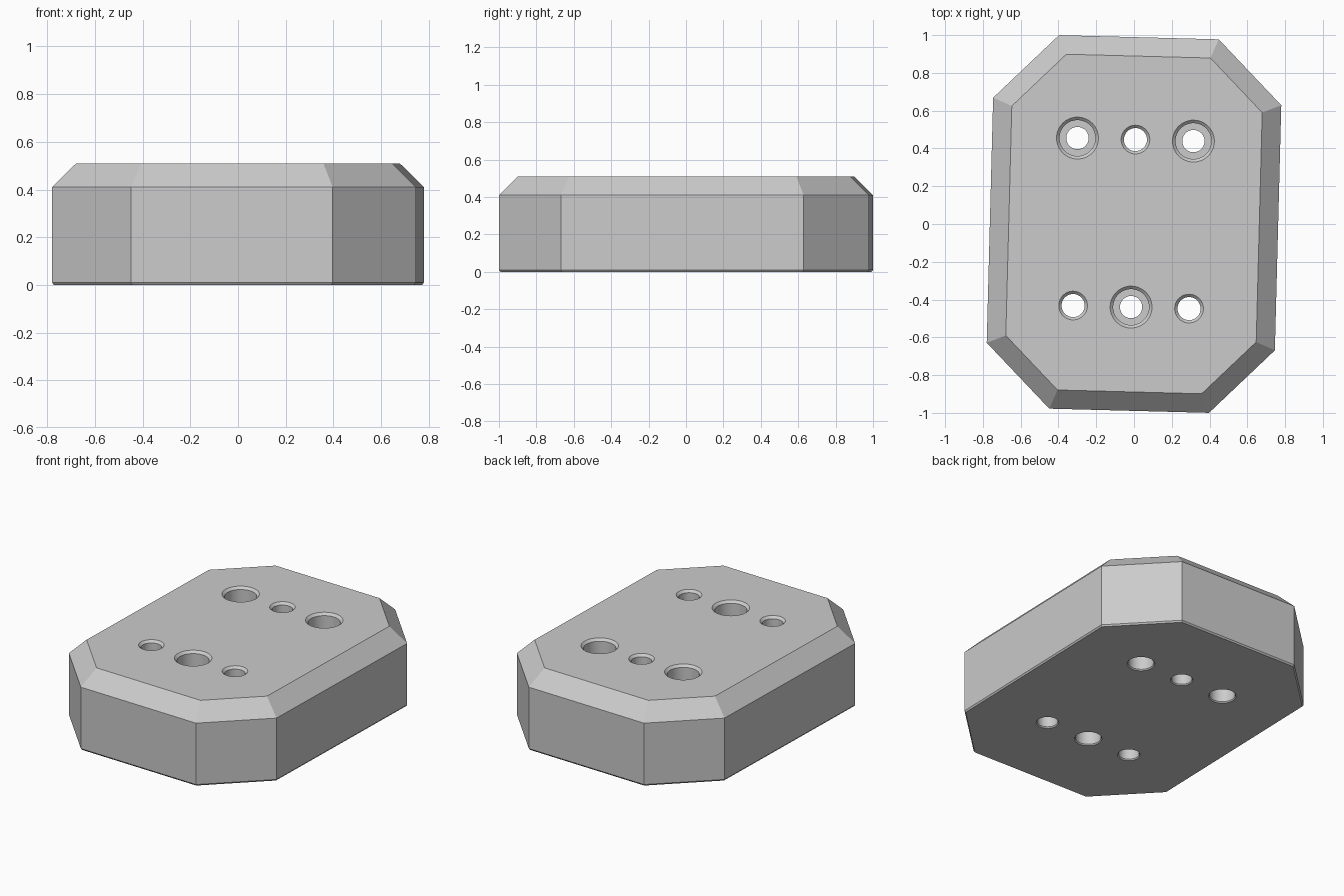
import bpy, bmesh, math
from mathutils import Matrix

cube = bpy.data.objects.get("Cube")
if cube:
    bpy.data.objects.remove(cube, do_unlink=True)

HEIGHT = 0.51
TURN = Matrix.Rotation(math.radians(-1.5), 4, "Z")

grey = bpy.data.materials.new("light grey")
grey.diffuse_color = (0.6, 0.6, 0.6, 1)
grey.use_nodes = True
grey.node_tree.nodes["Principled BSDF"].inputs["Base Color"].default_value = (0.6, 0.6, 0.6, 1)


def make_object(name, bm):
    bmesh.ops.recalc_face_normals(bm, faces=bm.faces)
    bm.transform(TURN)
    mesh = bpy.data.meshes.new(name)
    bm.to_mesh(mesh)
    bm.free()
    obj = bpy.data.objects.new(name, mesh)
    bpy.context.collection.objects.link(obj)
    mesh.materials.append(grey)
    return obj


def loft(bm, rings):
    """Skin a stack of matching closed rings and cap both ends."""
    loops = [[bm.verts.new(p) for p in ring] for ring in rings]
    n = len(loops[0])
    for a, b in zip(loops, loops[1:]):
        for i in range(n):
            j = (i + 1) % n
            bm.faces.new((a[i], a[j], b[j], b[i]))
    bm.faces.new(loops[0][::-1])
    bm.faces.new(loops[-1])


def octagon(inset, z):
    """Rectangle with clipped corners, offset evenly inward."""
    hx, hy = 0.763 - inset, 0.989 - inset
    cut = 0.34 - inset * (2 - math.sqrt(2))
    quarter = [(hx, hy - cut), (hx - cut, hy)]
    pts = quarter + [(-x, y) for x, y in quarter[::-1]]
    pts += [(-x, -y) for x, y in pts]
    return [(x, y, z) for x, y in pts]


def circle(x, y, r, z, n=48):
    return [(x + r * math.cos(math.tau * i / n),
             y + r * math.sin(math.tau * i / n), z) for i in range(n)]


def bore(bm, x, y, profile):
    loft(bm, [circle(x, y, r, z) for r, z in profile])


# Block with a broad top bevel and a fine bottom edge break
bm = bmesh.new()
loft(bm, [octagon(0.007, 0), octagon(0, 0.01), octagon(0, 0.41), octagon(0.1, HEIGHT)])
block = make_object("block", bm)

# Straight holes with chamfered rims, and stepped holes with an inner lip
EXTRA = 0.02
small = [(0.067, -EXTRA), (0.067, 0), (0.061, 0.007),
         (0.061, HEIGHT - 0.015), (0.076, HEIGHT), (0.076, HEIGHT + EXTRA)]
large = [(0.082, -EXTRA), (0.082, 0), (0.076, 0.007), (0.076, 0.2), (0.059, 0.2),
         (0.059, 0.25), (0.095, 0.25),
         (0.095, HEIGHT - 0.015), (0.111, HEIGHT), (0.111, HEIGHT + EXTRA)]

bm = bmesh.new()
for y, outer, middle in ((0.447, large, small), (-0.44, small, large)):
    for side in (-1, 0, 1):
        bore(bm, -0.004 + side * 0.307, y, outer if side else middle)
cutter = make_object("hole_cutter", bm)
cutter.hide_render = True

# Cut the holes and bake the result
mod = block.modifiers.new("holes", "BOOLEAN")
mod.operation = "DIFFERENCE"
mod.solver = "EXACT"
mod.object = cutter
bpy.context.view_layer.update()
depsgraph = bpy.context.evaluated_depsgraph_get()
baked = bpy.data.meshes.new_from_object(block.evaluated_get(depsgraph))
block.modifiers.clear()
block.data = baked
bpy.data.objects.remove(cutter, do_unlink=True)

# Round hole walls, crisp edges
bpy.ops.object.select_all(action="DESELECT")
block.select_set(True)
bpy.context.view_layer.objects.active = block
bpy.ops.object.shade_smooth_by_angle(angle=math.radians(30))
